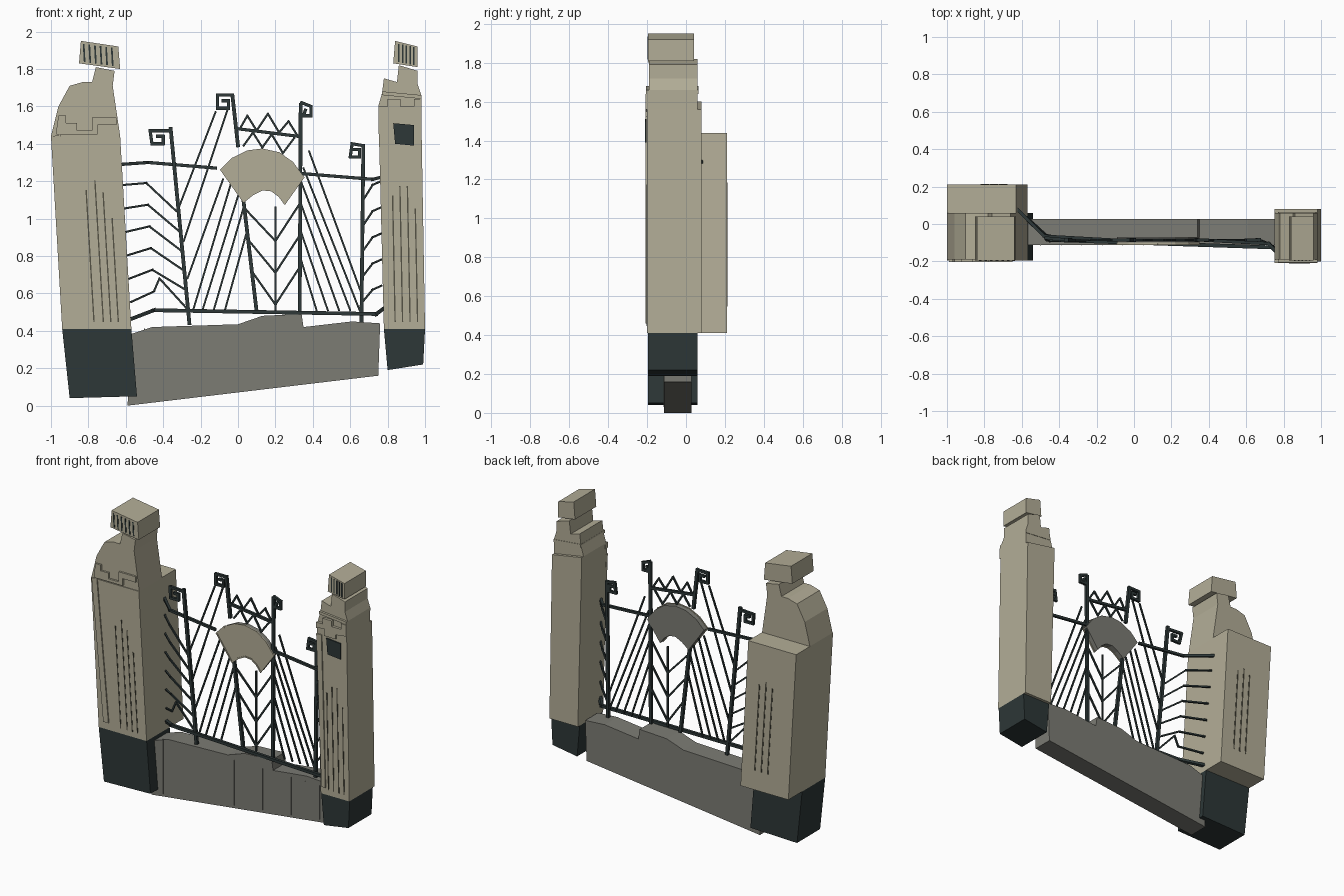
import bpy, bmesh
from mathutils import Matrix, Vector

default_cube = bpy.data.objects.get("Cube")
if default_cube:
    bpy.data.objects.remove(default_cube, do_unlink=True)

UNIT = 0.01        # outlines are sketched in hundredths
GATE_Y = -0.085    # plane of the ironwork


def make_material(name, red, green, blue):
    material = bpy.data.materials.new(name)
    material.use_nodes = True
    colour = (red, green, blue, 1)
    material.diffuse_color = colour
    material.node_tree.nodes["Principled BSDF"].inputs["Base Color"].default_value = colour
    return material


stone = make_material("beige_stone", .45, .42, .31)
groove_shade = make_material("groove_brown", .09, .085, .06)
wall_grey = make_material("wall_grey", .2, .2, .175)
iron = make_material("dark_iron", .026, .038, .038)


def finish(name, bm, material):
    bmesh.ops.recalc_face_normals(bm, faces=bm.faces)
    mesh = bpy.data.meshes.new(name)
    bm.to_mesh(mesh)
    bm.free()
    mesh.materials.append(material)
    obj = bpy.data.objects.new(name, mesh)
    bpy.context.collection.objects.link(obj)
    return obj


def prism(name, outline, front, back, material):
    """Extrude an outline of the front elevation from front to back."""
    bm = bmesh.new()
    verts = [bm.verts.new((x * UNIT, front, z * UNIT)) for x, z in outline]
    face = bm.faces.new(verts)
    extruded = bmesh.ops.extrude_face_region(bm, geom=[face])["geom"]
    moved = [item for item in extruded if isinstance(item, bmesh.types.BMVert)]
    bmesh.ops.translate(bm, verts=moved, vec=(0, back - front, 0))
    return finish(name, bm, material)


def gate_depth(x):
    """The gate bends back at one end and forward at the other."""
    return GATE_Y + max(0, -.46 - x) - max(0, x - .7)


def flat(y):
    return lambda x: y


def rods(name, paths, width, material=iron, depth=None, place=gate_depth):
    """Square bars along each path, as one object."""
    bm = bmesh.new()
    for path in paths:
        points = [Vector((x * UNIT, place(x * UNIT), z * UNIT)) for x, z in path]
        for start, end in zip(points, points[1:]):
            along = (end - start).normalized()
            side = along.cross(Vector((0, 1, 0))).normalized()
            out = side.cross(along)
            size = ((end - start).length + width * .9, width, depth or width)
            axes = Matrix((along * size[0], side * size[1], out * size[2])).transposed()
            bmesh.ops.create_cube(bm, size=1, matrix=Matrix.Translation((start + end) / 2) @ axes.to_4x4())
    return finish(name, bm, material)


def leaning_lines(feet, lean, bottom, tops):
    return [[(x, bottom), (x + lean * (top - bottom), top)] for x, top in zip(feet, tops)]


# Large pillar
prism("large_pillar_base", [(-94, 41), (-57, 41), (-54, 5), (-90, 4)], -.195, .06, iron)
prism("large_pillar_shaft", [(-94, 41), (-57, 41), (-63, 144), (-100, 144)], -.195, .212, stone)
prism("large_pillar_shoulder", [(-100, 144), (-96, 160), (-90, 171), (-83, 173), (-78, 173),
      (-76, 181), (-66, 179), (-67, 171), (-63, 144)], -.19, .06, stone)
prism("large_pillar_cap", [(-84, 195), (-64, 192), (-63, 180), (-85, 183)], -.195, .04, stone)
prism("large_pillar_edge_strip", [(-99, 144), (-95, 145), (-86, 46), (-90, 46)], -.203, -.19, stone)
prism("large_pillar_ornament", [(-97, 148), (-96, 155), (-92, 155), (-92, 151), (-86, 151), (-86, 147),
      (-78, 147), (-78, 154), (-65, 154), (-65, 150), (-75, 150), (-75, 145), (-97, 145)], -.203, -.18, stone)

# Small pillar
prism("small_pillar_base", [(78, 41), (100, 41), (99, 22), (80, 19)], -.195, .06, iron)
prism("small_pillar_shaft", [(78, 41), (100, 41), (98, 156), (75, 160)], -.2, .08, stone)
prism("small_pillar_shoulder", [(75, 160), (77, 167), (78, 175), (85, 173), (86, 182), (96, 179),
      (96, 172), (98, 166), (98, 155)], -.19, .06, stone)
prism("small_pillar_cap", [(84, 195), (96, 192), (96, 181), (83, 183)], -.195, .04, stone)
prism("small_pillar_edge_strip", [(75, 152), (79, 152), (82, 46), (79, 46)], -.208, -.19, stone)
prism("small_pillar_ornament", [(75, 160), (80, 160), (80, 164), (87, 164), (87, 160), (94, 160),
      (94, 164), (98, 164), (98, 156), (90, 155), (90, 152), (81, 152), (81, 157), (75, 156)], -.208, -.18, stone)
prism("small_pillar_sill", [(77, 168), (98, 166), (98, 164), (77, 166)], -.205, .063, stone)
prism("number_plate", [(83, 151), (94, 150), (94, 139), (84, 140)], -.212, -.203, iron)

# Fluting on the pillars and slots on the caps
rods("large_pillar_front_flutes", leaning_lines((-77, -72, -68, -64), -.06, 45, (115, 120, 114, 100)),
     .007, groove_shade, .005, flat(-.195))
rods("large_pillar_back_flutes", leaning_lines((-68, -73, -78), -.06, 55, (115, 118, 115)),
     .009, groove_shade, .005, flat(.212))
rods("small_pillar_flutes", leaning_lines((84, 88, 92, 96), -.02, 45, (112, 117, 117, 105)),
     .007, groove_shade, .005, flat(-.2))
rods("large_cap_slots", [[(-82 + 3 * i, 184 - i * .4), (-82.5 + 3 * i, 193 - i * .4)] for i in range(6)],
     .009, iron, .005, flat(-.195))
rods("small_cap_slots", [[(86 + 2 * i, 184 - i * .4), (86 + 2 * i, 193 - i * .4)] for i in range(5)],
     .008, iron, .005, flat(-.195))

# Low wall with a stepped top and fine seams
prism("low_wall", [(-59, 0), (75, 16), (76, 44), (61, 45), (35, 42), (34, 49), (13, 48), (0, 43.5),
      (-46, 42), (-58, 38)], -.113, .027, wall_grey)
rods("wall_seams", [[(x, 2 + (x + 59) * .12), (x, 41)] for x in range(-50, 75, 11)],
     .003, wall_grey, .004, flat(-.113))

# Rails and posts
rods("bottom_rail", [[(-58, 46), (-45, 51), (74, 49), (78, 52)]], .02)
rods("top_rails", [[(-62, 129), (-48, 130), (-12, 127)], [(35, 124), (72, 121), (76, 122)]], .017)
rods("gate_posts", [[(-36, 148), (-26, 44)], [(-3, 166), (0, 139)], [(3, 109), (10, 50)],
                    [(33, 50), (33.5, 161)], [(66, 45), (67, 139)]], .02)

# Squared scrolls on the post tops
rods("post_scrolls", [
    [(-36, 147), (-47, 147), (-46, 140), (-40, 140), (-40, 144), (-43, 144)],
    [(-3, 166), (-11, 166), (-11, 159), (-5, 159), (-5, 163), (-8, 163)],
    [(34, 162), (39, 160), (39, 155), (35, 155), (36, 158)],
    [(67, 139), (61, 140), (60, 133), (65, 133), (65, 137), (62, 137)]], .017)

# Crest bar and zigzags
rods("crest_bar", [[(0, 148), (32, 144)]], .017)
rods("crest_zigzags", [
    [(1, 148), (5, 155), (10, 147), (16, 156), (22, 146), (27, 152), (32, 144)],
    [(3, 139), (8, 146), (13, 138), (18, 145), (24, 135), (30, 143)]], .011)

# Slanted infill bars
rods("slanted_bars", [
    [(-32, 105), (-12, 157)], [(-29, 88), (-5, 160)], [(-27, 68), (-8, 121)], [(-24, 51), (-4, 118)],
    [(-19, 51), (0, 112)], [(-13, 51), (3, 106)], [(-7, 51), (5, 94)],
    [(66, 60), (38, 136)], [(65, 51), (35, 127)], [(60, 51), (34, 119)], [(54, 51), (34, 107)],
    [(48, 51), (34, 92)], [(42, 51), (34, 77)]], .01)

# Central stem with chevrons
chevrons = [[(4 + 2 * i, 105 - 17 * i), (20, 88 - 17 * i), (33, 108 - 17 * i)] for i in range(3)]
rods("central_chevrons", chevrons + [[(20, 51), (20, 106)]], .011)

# Bent bars at both ends of the gate
left_bars = [[(-61 + i * .8, 118 - 12.5 * i), (-49 + i * .8, 119 - 11.6 * i), (-33 + i * 1.2, 104 - 10.5 * i)]
             for i in range(6)]
left_bars[-1].insert(2, (-42, 68))
right_bars = [[(67, 110 - 13.5 * i), (72, 118 - 14 * i), (76.5, 120 - 14 * i)] for i in range(5)]
rods("end_bars", left_bars + right_bars, .011)

# Fan panel: stone face, grey back, raised rim
fan = [(-9, 126), (-3, 132), (5, 136), (13, 137), (22, 135), (29, 130), (35, 122),
       (25, 108), (22, 112), (18, 115), (13, 115.5), (8, 113), (3, 109)]
prism("fan_face", fan, -.108, -.1, stone)
prism("fan_back", fan, -.1, -.07, wall_grey)
rods("fan_rim", [fan + fan[:1]], .009, stone, .008, flat(-.107))
